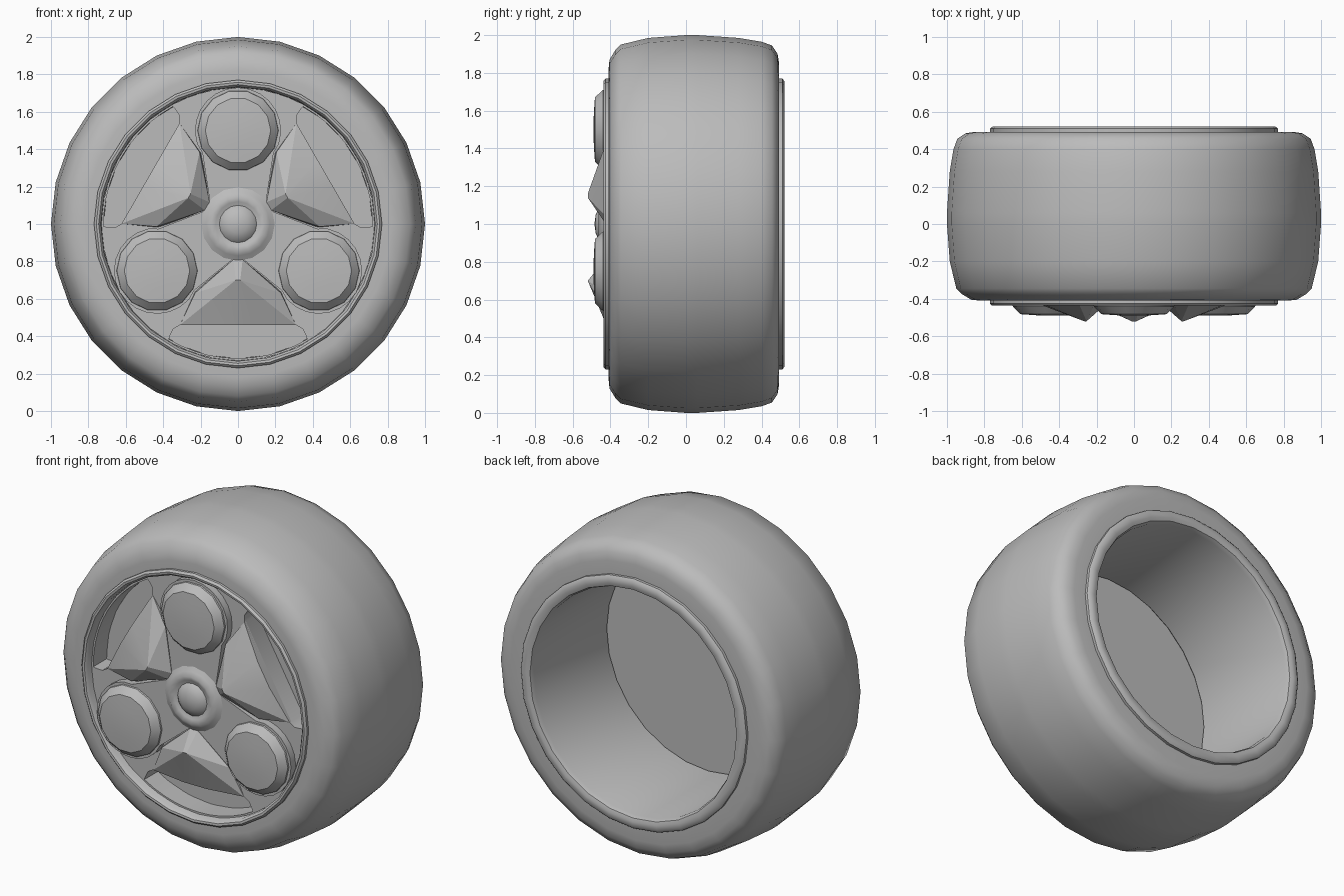
import bpy, bmesh, math
from math import sin, cos, pi, radians
from mathutils import Matrix, Vector

if "Cube" in bpy.data.objects:
    bpy.data.objects.remove(bpy.data.objects["Cube"])

grey = bpy.data.materials.new("grey")
grey.diffuse_color = (0.5, 0.5, 0.5, 1)
grey.use_nodes = True
grey.node_tree.nodes["Principled BSDF"].inputs["Base Color"].default_value = grey.diffuse_color
THIRDS = [i * 2 * pi / 3 for i in range(3)]


def finish(ob, angle=35):
    ob.data.materials.clear()
    ob.data.materials.append(grey)
    bpy.ops.object.select_all(action='DESELECT')
    bpy.context.view_layer.objects.active = ob
    ob.select_set(True)
    bpy.ops.object.shade_smooth_by_angle(angle=radians(angle))


def from_bmesh(name, bm, angle=35):
    bmesh.ops.recalc_face_normals(bm, faces=bm.faces)
    me = bpy.data.meshes.new(name)
    bm.to_mesh(me)
    bm.free()
    ob = bpy.data.objects.new(name, me)
    bpy.context.collection.objects.link(ob)
    finish(ob, angle)


def lathe(name, profile, segs, cx=0, cz=1, closed=False, angle=35):
    """Revolve (radius, y) points around a y-parallel axis."""
    bm = bmesh.new()
    vs = [bm.verts.new((r, y, 0)) for r, y in profile]
    pairs = list(zip(vs, vs[1:])) + ([(vs[-1], vs[0])] if closed else [])
    es = [bm.edges.new(p) for p in pairs]
    bmesh.ops.spin(bm, geom=vs + es, cent=(0, 0, 0), axis=(0, 1, 0),
                   angle=2 * pi, steps=segs, use_merge=True)
    bmesh.ops.remove_doubles(bm, verts=bm.verts, dist=1e-4)
    bmesh.ops.translate(bm, verts=bm.verts, vec=(cx, 0, cz))
    from_bmesh(name, bm, angle)


def plate(name, outlines, y_front, y_back):
    """Filled flat shape, with later outlines cutting holes."""
    cu = bpy.data.curves.new(name, 'CURVE')
    cu.dimensions, cu.fill_mode = '2D', 'BOTH'
    cu.extrude = (y_back - y_front) / 2
    for pts in outlines:
        s = cu.splines.new('POLY')
        s.points.add(len(pts) - 1)
        for p, (x, z) in zip(s.points, pts):
            p.co = (x, z, 0, 1)
        s.use_cyclic_u = True
    ob = bpy.data.objects.new(name, cu)
    bpy.context.collection.objects.link(ob)
    ob.rotation_euler = (pi / 2, 0, 0)
    ob.location = (0, (y_front + y_back) / 2, 1)
    bpy.ops.object.select_all(action='DESELECT')
    bpy.context.view_layer.objects.active = ob
    ob.select_set(True)
    bpy.ops.object.convert(target='MESH')
    finish(bpy.context.object, 30)


def turn(pts, a):
    return [(x * cos(a) - z * sin(a), x * sin(a) + z * cos(a)) for x, z in pts]


def arc(r, a0, a1, n, cx=0, cz=0):
    return [(cx + r * cos(radians(a0 + (a1 - a0) * i / n)),
             cz + r * sin(radians(a0 + (a1 - a0) * i / n))) for i in range(n + 1)]


# Tyre
lathe("tyre", [(.74, -.41), (.82, -.41), (.87, -.405), (.92, -.375), (.95, -.345),
               (.985, -.2), (1, 0), (1, .06), (.985, .28), (.965, .40), (.945, .455),
               (.90, .485), (.85, .493), (.74, .493)], 28, angle=40)

# Rim with front and rear lips around an open barrel
lathe("rim", [(.77, -.40), (.77, -.425), (.758, -.437), (.745, -.435), (.733, -.42),
              (.725, -.25), (.695, -.22), (.695, .49), (.705, .515), (.725, .522),
              (.755, .522), (.77, .51), (.77, .48)], 28, closed=True, angle=40)

# Wall closing the barrel behind the wheel face
lathe("back_wall", [(0, -.255), (.72, -.255), (.72, -.24), (0, -.24)], 28)

# Wheel face with three curved openings beside the rim
window = [(.31, -.54), (-.31, -.54), (-.345, -.56), (-.365, -.60)] + \
         arc(.718, 239, 301, 10) + [(.365, -.60), (.345, -.56)]
plate("wheel_face", [arc(.73, 0, 350, 35)] + [turn(window, a) for a in THIRDS],
      -.385, -.25)

# Raised three-lobed star carrying the caps
lobe = [(.15, .12), (.19, .38)] + arc(.23, -18, 198, 14, 0, .5) + [(-.19, .38), (-.15, .12)]
plate("star", [[p for a in THIRDS for p in turn(lobe, a)]], -.43, -.37)

# Faceted wedges between the lobes
for a in THIRDS:
    bm = bmesh.new()
    half = [(.025, -.43, -.19), (.012, -.52, -.30), (.08, -.42, -.54),
            (.23, -.415, -.37), (.31, -.385, -.54), (.23, -.37, -.36),
            (.31, -.37, -.54), (.025, -.37, -.19)]
    for x, y, z in half:
        for s in (1, -1):
            bm.verts.new((s * x, y, z))
    res = bmesh.ops.convex_hull(bm, input=bm.verts)
    bmesh.ops.delete(bm, geom=[v for v in bm.verts if not v.link_faces], context='VERTS')
    bmesh.ops.transform(bm, verts=bm.verts,
                        matrix=Matrix.Translation(Vector((0, 0, 1))) @ Matrix.Rotation(-a, 4, 'Y'))
    from_bmesh("wedge", bm, 20)

# Round domed caps on the lobes
for a in THIRDS:
    (cx, cz), = turn([(0, .5)], a)
    lathe("round_cap", [(.218, -.42), (.215, -.44), (.175, -.482), (.09, -.488), (0, -.49)],
          14, cx, 1 + cz, angle=30)

# Centre hub: soft ring around a small dome
lathe("hub", [(.20, -.428), (.17, -.445), (.145, -.462), (.12, -.452), (.10, -.446),
              (.085, -.462), (.05, -.478), (0, -.485)], 16, angle=60)
